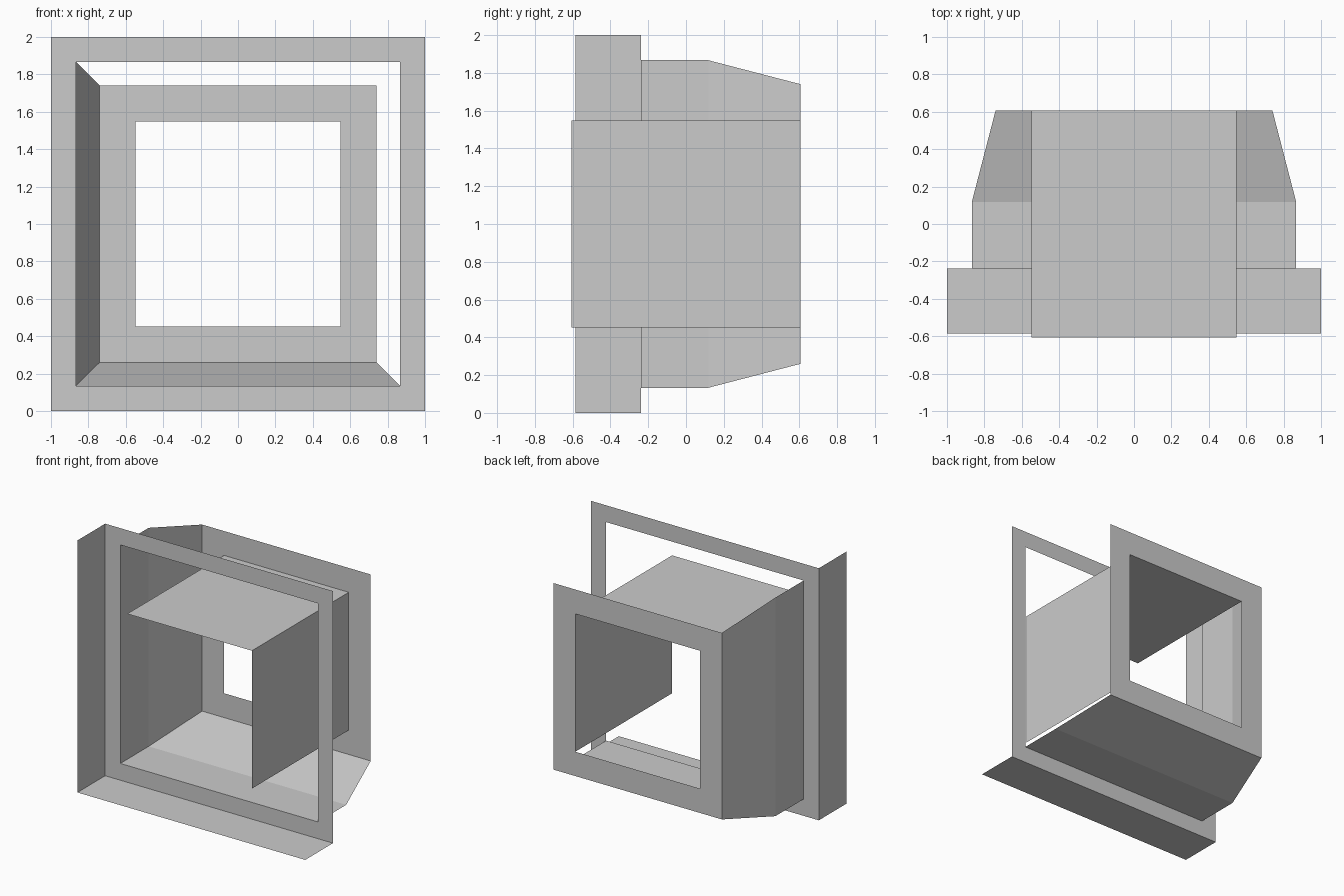
import bpy, bmesh

if "Cube" in bpy.data.objects:
    bpy.data.objects.remove(bpy.data.objects["Cube"])

CZ = 1.0  # height of the centre line
ALL = ("bottom", "right", "top", "left")


def loop(h, y):
    """Square section of half size h at depth y, starting bottom left."""
    return [(-h, y, CZ - h), (h, y, CZ - h), (h, y, CZ + h), (-h, y, CZ + h)]


def square_shell(name, sections, outward=True):
    """Join consecutive (half size, depth, sides) sections; sides are the
    faces made between a section and the next one."""
    bm = bmesh.new()
    rings = [[bm.verts.new(c) for c in loop(h, y)] for h, y, _ in sections]
    for a, b, (_, _, sides) in zip(rings, rings[1:], sections):
        for s in sides:
            i = ALL.index(s)
            j = (i + 1) % 4
            face = [a[i], a[j], b[j], b[i]]
            bm.faces.new(face if outward else face[::-1])
    bmesh.ops.delete(bm, geom=[v for v in bm.verts if not v.link_faces], context='VERTS')
    me = bpy.data.meshes.new(name)
    bm.to_mesh(me)
    bm.free()
    ob = bpy.data.objects.new(name, me)
    bpy.context.collection.objects.link(ob)
    return ob


OUTER = ("left", "bottom")  # open shell: only these outer walls exist
INNER = ("top", "right")    # and only these bore walls

# Front rim walls, flange ring, neck, taper and back ring
square_shell("housing", [
    (1.0, -0.585, OUTER),
    (1.0, -0.237, ALL),
    (0.867, -0.237, OUTER),
    (0.867, 0.118, OUTER),
    (0.74, 0.607, ALL),
    (0.547, 0.607, ()),
])

# Square bore running the full depth
square_shell("bore_lining", [
    (0.547, -0.607, INNER),
    (0.547, 0.607, ()),
], outward=False)
